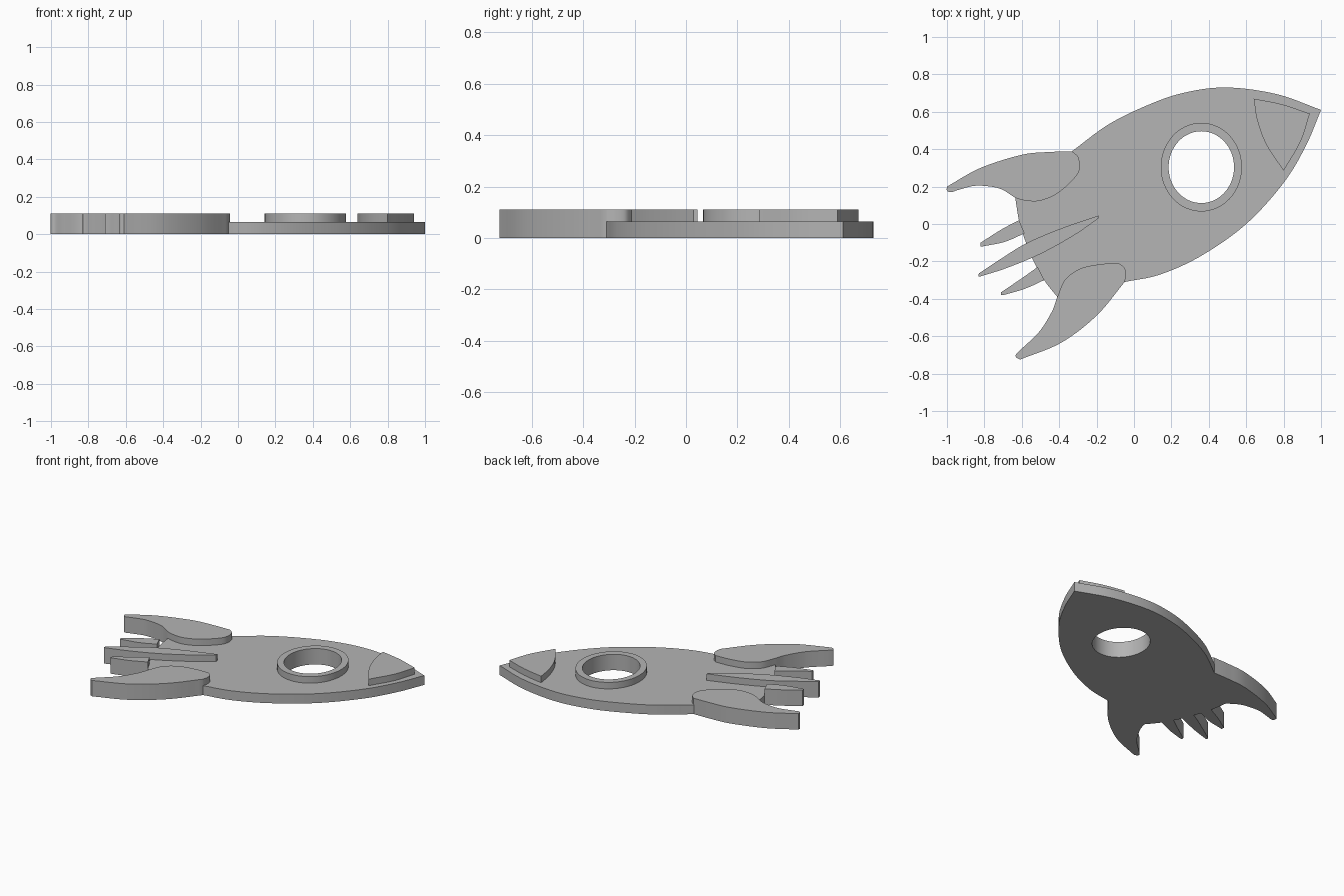
import bpy
import bmesh
from math import cos, sin, tau
from mathutils import Vector

BODY_TOP = 0.065
RAISED_TOP = 0.11

default_cube = bpy.data.objects.get("Cube")
if default_cube:
    bpy.data.objects.remove(default_cube, do_unlink=True)

# One plain grey for the whole model
grey = bpy.data.materials.new("plain grey")
grey.use_nodes = True
colour = (0.46, 0.46, 0.46, 1)
grey.diffuse_color = colour
grey.node_tree.nodes["Principled BSDF"].inputs["Base Color"].default_value = colour


def smooth_run(points, steps=8):
    """Smooth curve through the points, leaving out the last one."""
    pts = [Vector(p) for p in points]
    if len(pts) == 2:
        return pts[:1]
    padded = [2 * pts[0] - pts[1]] + pts + [2 * pts[-1] - pts[-2]]
    result = []
    for a, b, c, d in zip(padded, padded[1:], padded[2:], padded[3:]):
        for i in range(steps):
            t = i / steps
            result.append(b + (c - a) * t / 2
                          + (a - b * 2.5 + c * 2 - d / 2) * t ** 2
                          + ((b - c) * 3 + d - a) * t ** 3 / 2)
    return result


def outline(*runs):
    """Closed outline from smooth runs that meet in sharp corners."""
    loop = []
    for i, run in enumerate(runs):
        following = runs[(i + 1) % len(runs)][0]
        loop += smooth_run(list(run) + [following])
    return loop


def ellipse(centre, rx, ry, count=64):
    return [Vector((centre[0] + rx * cos(tau * i / count),
                    centre[1] + ry * sin(tau * i / count)))
            for i in range(count)]


def plate(name, loops, bottom, top):
    """Flat solid with vertical walls; any inner loop becomes a hole."""
    curve = bpy.data.curves.new(name, "CURVE")
    curve.dimensions = "2D"
    curve.fill_mode = "BOTH"
    curve.extrude = (top - bottom) / 2
    for loop in loops:
        spline = curve.splines.new("POLY")
        spline.points.add(len(loop) - 1)
        for point, p in zip(spline.points, loop):
            point.co = (p.x, p.y, 0, 1)
        spline.use_cyclic_u = True
    obj = bpy.data.objects.new(name, curve)
    bpy.context.collection.objects.link(obj)
    bpy.ops.object.select_all(action="DESELECT")
    obj.select_set(True)
    bpy.context.view_layer.objects.active = obj
    bpy.ops.object.convert(target="MESH")
    obj = bpy.context.view_layer.objects.active

    # Weld caps to walls and face everything outward
    bm = bmesh.new()
    bm.from_mesh(obj.data)
    bmesh.ops.translate(bm, verts=bm.verts, vec=(0, 0, (top + bottom) / 2))
    bmesh.ops.remove_doubles(bm, verts=bm.verts, dist=0.0001)
    bmesh.ops.recalc_face_normals(bm, faces=bm.faces)
    bm.to_mesh(obj.data)
    bm.free()
    obj.data.materials.clear()
    obj.data.materials.append(grey)
    bpy.ops.object.shade_smooth_by_angle()
    return obj


# Hull with a porthole cut right through it
porthole = ellipse((0.36, 0.304), 0.175, 0.192)
hull = outline(
    [(1, 0.61), (0.76, 0.695), (0.49, 0.73), (0.26, 0.7), (0.06, 0.63), (-0.14, 0.53)],
    [(-0.33, 0.39)],
    [(-0.635, 0.14), (-0.61, 0), (-0.55, -0.17), (-0.48, -0.3)],
    [(-0.41, -0.39)],
    [(-0.05, -0.31), (0.14, -0.27), (0.36, -0.17), (0.6, 0), (0.8, 0.22), (0.92, 0.42)],
)
plate("hull", [hull, porthole], 0, BODY_TOP)

# Raised porthole rim and nose panel
rim = ellipse((0.36, 0.304), 0.217, 0.237)
plate("porthole_rim", [rim, porthole], BODY_TOP, RAISED_TOP)
nose = outline(
    [(0.64, 0.67), (0.79, 0.64)],
    [(0.94, 0.59), (0.89, 0.44)],
    [(0.8, 0.285), (0.71, 0.42), (0.66, 0.55)],
)
plate("nose_panel", [nose], BODY_TOP, RAISED_TOP)

# Two swept fins, taller than the hull
back_fin = outline(
    [(-1, 0.2), (-0.82, 0.3), (-0.6, 0.37), (-0.45, 0.385)],
    [(-0.33, 0.388), (-0.295, 0.35), (-0.3, 0.27), (-0.4, 0.17),
     (-0.5, 0.125), (-0.58, 0.125)],
    [(-0.635, 0.14), (-0.72, 0.19), (-0.84, 0.205), (-0.93, 0.185),
     (-0.98, 0.17), (-1, 0.18)],
)
plate("back_fin", [back_fin], 0, RAISED_TOP)
front_fin = outline(
    [(-0.05, -0.31), (-0.2, -0.49), (-0.39, -0.635)],
    [(-0.61, -0.725), (-0.632, -0.71), (-0.62, -0.685), (-0.51, -0.58), (-0.44, -0.47)],
    [(-0.41, -0.39), (-0.37, -0.3), (-0.29, -0.24), (-0.18, -0.215)],
    [(-0.08, -0.21), (-0.05, -0.235), (-0.043, -0.275)],
)
plate("front_fin", [front_fin], 0, RAISED_TOP)

# Three exhaust flames
flames = {
    "back_flame": [[(-0.615, 0.02), (-0.71, -0.03)],
                   [(-0.82, -0.1), (-0.82, -0.12)],
                   [(-0.81, -0.12), (-0.69, -0.095)], [(-0.585, -0.05)]],
    "middle_flame": [[(-0.19, 0.045), (-0.38, -0.02), (-0.57, -0.1), (-0.71, -0.185)],
                     [(-0.83, -0.265), (-0.83, -0.28)],
                     [(-0.82, -0.28), (-0.68, -0.235), (-0.5, -0.16), (-0.32, -0.06)],
                     [(-0.19, 0.03)]],
    "front_flame": [[(-0.515, -0.23), (-0.6, -0.29)],
                    [(-0.71, -0.365), (-0.71, -0.38)],
                    [(-0.69, -0.378), (-0.58, -0.345)], [(-0.48, -0.3)]],
}
for name, runs in flames.items():
    plate(name, [outline(*runs)], 0, RAISED_TOP)
